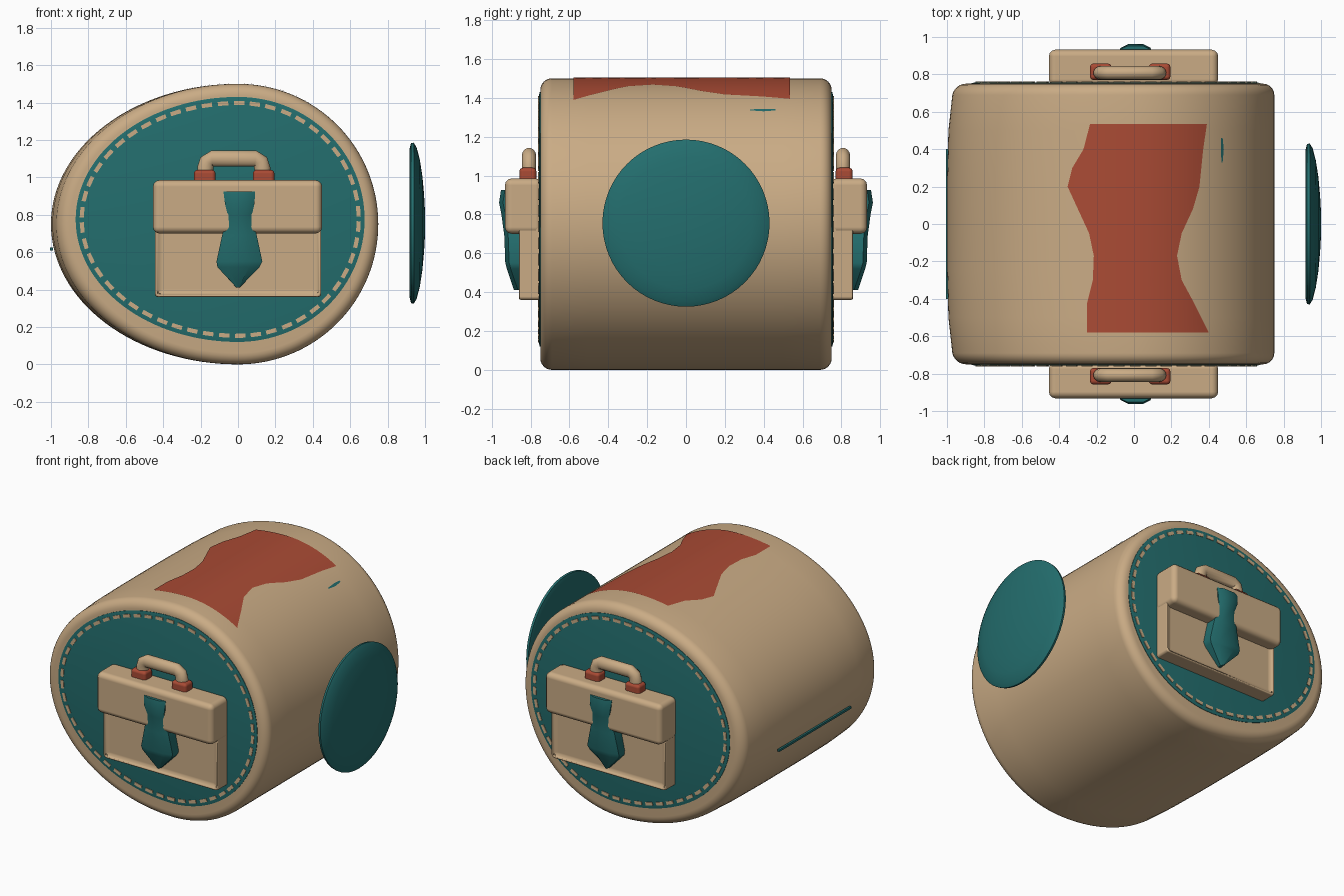
import bpy, bmesh, math
from mathutils import Vector

if "Cube" in bpy.data.objects:
    bpy.data.objects.remove(bpy.data.objects["Cube"])


def mat(name, rgb):
    m = bpy.data.materials.new(name)
    m.diffuse_color = (*rgb, 1)
    m.use_nodes = True
    m.node_tree.nodes["Principled BSDF"].inputs["Base Color"].default_value = m.diffuse_color
    return m


TAN = mat("tan", (0.59, 0.41, 0.235))
TEAL = mat("teal", (0.017, 0.155, 0.155))
RED = mat("brick_red", (0.40, 0.07, 0.035))


def finish(name, bm, material, bevel=0, segs=3):
    bmesh.ops.recalc_face_normals(bm, faces=bm.faces)
    me = bpy.data.meshes.new(name)
    bm.to_mesh(me)
    bm.free()
    ob = bpy.data.objects.new(name, me)
    bpy.context.collection.objects.link(ob)
    me.materials.append(material)
    bpy.context.view_layer.objects.active = ob
    bpy.ops.object.select_all(action='DESELECT')
    ob.select_set(True)
    bpy.ops.object.shade_smooth_by_angle(angle=math.radians(40))
    if bevel:
        b = ob.modifiers.new("bevel", 'BEVEL')
        b.width, b.segments, b.limit_method = bevel, segs, 'ANGLE'
        b.harden_normals = True
    return ob


def egg(t, left, right, height, cz):
    """Point on an outline that is longer on the -x side."""
    c = math.cos(t)
    return (left if c < 0 else right) * c, cz + height * math.sin(t)


def loft(name, rings, material, caps=True, closed=True):
    bm = bmesh.new()
    vs = [[bm.verts.new(p) for p in r] for r in rings]
    n = len(vs[0])
    for a, b in zip(vs, vs[1:]):
        for i in range(n if closed else n - 1):
            j = (i + 1) % n
            bm.faces.new((a[i], a[j], b[j], b[i]))
    if caps:
        bm.faces.new(vs[0])
        bm.faces.new(vs[-1])
    return finish(name, bm, material)


def box(name, x0, x1, y0, y1, z0, z1, material, bevel, recess=None):
    bm = bmesh.new()
    bmesh.ops.create_cube(bm, size=1)
    for v in bm.verts:
        v.co = ((x0 + x1) / 2 + v.co.x * (x1 - x0), (y0 + y1) / 2 + v.co.y * (y1 - y0),
                (z0 + z1) / 2 + v.co.z * (z1 - z0))
    if recess:  # sink the outward face
        f = max(bm.faces, key=lambda f: abs(f.calc_center_median().y))
        s = math.copysign(1, f.calc_center_median().y)
        bmesh.ops.inset_region(bm, faces=[f], thickness=0.035)
        for v in f.verts:
            v.co.y -= s * recess
    return finish(name, bm, material, bevel)


# Drum body: egg-shaped section, rounded rims, slight barrel on the long side
N, R = 128, 0.06
stations = [(-0.75 + R - R * math.sin(a), R * (1 - math.cos(a)))
            for a in [math.pi / 2 * k / 6 for k in range(6, -1, -1)]]
stations += [(y, 0) for y in (-0.5, -0.25, 0, 0.25, 0.5)]
stations += [(-y, i) for y, i in reversed(stations[:7])]
rings = []
for y, inset in stations:
    barrel = 0.04 * (abs(y) / 0.75) ** 4
    ring = []
    for k in range(N):
        x, z = egg(2 * math.pi * k / N, 1 - barrel - inset, 0.75 - inset, 0.75 - inset, 0.75)
        ring.append((x, y, z))
    rings.append(ring)
loft("drum_body", rings, TAN)


# Painted patches follow the upper body surface
def top_z(x):
    return 0.75 + 0.75 * math.sqrt(max(0, 1 - (x / (1 if x < 0 else 0.75)) ** 2))


def top_patch(name, rows, material, cols=28):
    rings = []
    for (y0, l0, r0), (y1, l1, r1) in zip(rows, rows[1:]):
        for k in range(4):
            t = k / 4
            y, l, r = y0 + (y1 - y0) * t, l0 + (l1 - l0) * t, r0 + (r1 - r0) * t
            xs = [l + (r - l) * i / cols for i in range(cols + 1)]
            rings.append([(x, y, top_z(x) + 0.004) for x in xs])
    y, l, r = rows[-1]
    rings.append([(x, y, top_z(x) + 0.004)
                  for x in [l + (r - l) * i / cols for i in range(cols + 1)]])
    loft(name, rings, material, caps=False, closed=False)


top_patch("red_top_patch", [(-0.58, -0.25, 0.40), (-0.42, -0.25, 0.32), (-0.30, -0.22, 0.255),
                            (-0.17, -0.215, 0.23), (-0.05, -0.24, 0.255), (0.08, -0.30, 0.315),
                            (0.20, -0.355, 0.35), (0.30, -0.33, 0.36), (0.40, -0.27, 0.37),
                            (0.535, -0.235, 0.39)], RED)
top_patch("small_teal_mark", [(0.33, 0.468, 0.474), (0.40, 0.464, 0.48), (0.46, 0.466, 0.474)],
          TEAL, 3)
box("side_seam", -1.004, -0.99, -0.4, 0.4, 0.61, 0.625, TEAL, 0)

# Free-standing domed side disc
rings = []
for x, r in [(0.92, 0.30), (0.918, 0.40), (0.925, 0.428), (0.94, 0.43), (0.955, 0.405),
             (0.972, 0.34), (0.986, 0.25), (0.995, 0.15), (1.0, 0.06)]:
    rings.append([(x, r * math.cos(2 * math.pi * k / 64), 0.755 + r * math.sin(2 * math.pi * k / 64))
                  for k in range(64)])
loft("side_disc", rings, TEAL)


# Each end: teal panel, stitches and a briefcase with a tie
for s, end in ((-1, "front"), (1, "back")):
    rings = [[(x, s * y, z) for x, z in
              [egg(2 * math.pi * k / N, 0.868 - i, 0.677 - i, 0.655 - i, 0.775) for k in range(N)]]
             for y, i in ((0.74, 0), (0.753, 0), (0.757, 0.02))]
    loft(end + "_panel", rings, TEAL)

    # Stitches, evenly spaced by arc length
    path = [Vector(egg(2 * math.pi * k / 720, 0.835, 0.645, 0.622, 0.775)) for k in range(721)]
    lens = [0]
    for a, b in zip(path, path[1:]):
        lens.append(lens[-1] + (b - a).length)
    bm = bmesh.new()
    count, i = 50, 0
    for k in range(count):
        while lens[i] < lens[-1] * (k + 0.5) / count:
            i += 1
        c, d = path[i], (path[i + 1] - path[i - 1]).normalized()
        n = Vector((-d.y, d.x))
        quad = [c + d * a * 0.028 + n * b * 0.011 for a, b in ((-1, -1), (1, -1), (1, 1), (-1, 1))]
        lo = [bm.verts.new((q.x, s * 0.754, q.y)) for q in quad]
        hi = [bm.verts.new((q.x, s * 0.761, q.y)) for q in quad]
        bm.faces.new(lo)
        bm.faces.new(hi)
        for j in range(4):
            bm.faces.new((lo[j], lo[j - 1], hi[j - 1], hi[j]))
    finish(end + "_stitches", bm, TAN)

    # Briefcase
    box(end + "_case_body", -0.445, 0.445, s * 0.74, s * 0.868, 0.36, 0.85, TAN, 0.018, 0.025)
    box(end + "_case_flap", -0.455, 0.45, s * 0.74, s * 0.932, 0.70, 0.985, TAN, 0.035)
    for x in (-0.178, 0.137):
        box(end + "_handle_mount", x - 0.058, x + 0.058, s * 0.77, s * 0.858, 0.96, 1.04, RED, 0.02)

    # Handle: round tube along a rounded arch
    arch = [(-0.175, 1.0), (-0.175, 1.05), (-0.165, 1.083), (-0.14, 1.1),
            (0.095, 1.1), (0.12, 1.083), (0.13, 1.05), (0.13, 1.0)]
    rings = []
    for i, (x, z) in enumerate(arch):
        a, b = arch[max(i - 1, 0)], arch[min(i + 1, len(arch) - 1)]
        d = Vector((b[0] - a[0], b[1] - a[1])).normalized()
        rings.append([(x - d.y * 0.043 * math.cos(t), s * (0.808 + 0.037 * math.sin(t)),
                       z + d.x * 0.043 * math.cos(t))
                      for t in [2 * math.pi * k / 16 for k in range(16)]])
    loft(end + "_handle", rings, TAN)

    # Tie: bands of (height, left, right, depth)
    bands = [(0.925, -0.078, 0.092, 0.952), (0.86, -0.07, 0.088, 0.962), (0.80, -0.055, 0.075, 0.95),
             (0.69, -0.085, 0.10, 0.935), (0.55, -0.115, 0.13, 0.93), (0.52, -0.11, 0.115, 0.922),
             (0.41, -0.008, 0.008, 0.885)]
    rings = [[(l, s * 0.83, z), (l, s * (d - 0.02), z), (l * 0.75 + r * 0.25, s * d, z),
              (l * 0.25 + r * 0.75, s * d, z), (r, s * (d - 0.02), z), (r, s * 0.83, z)]
             for z, l, r, d in bands]
    loft(end + "_tie", rings, TEAL)
